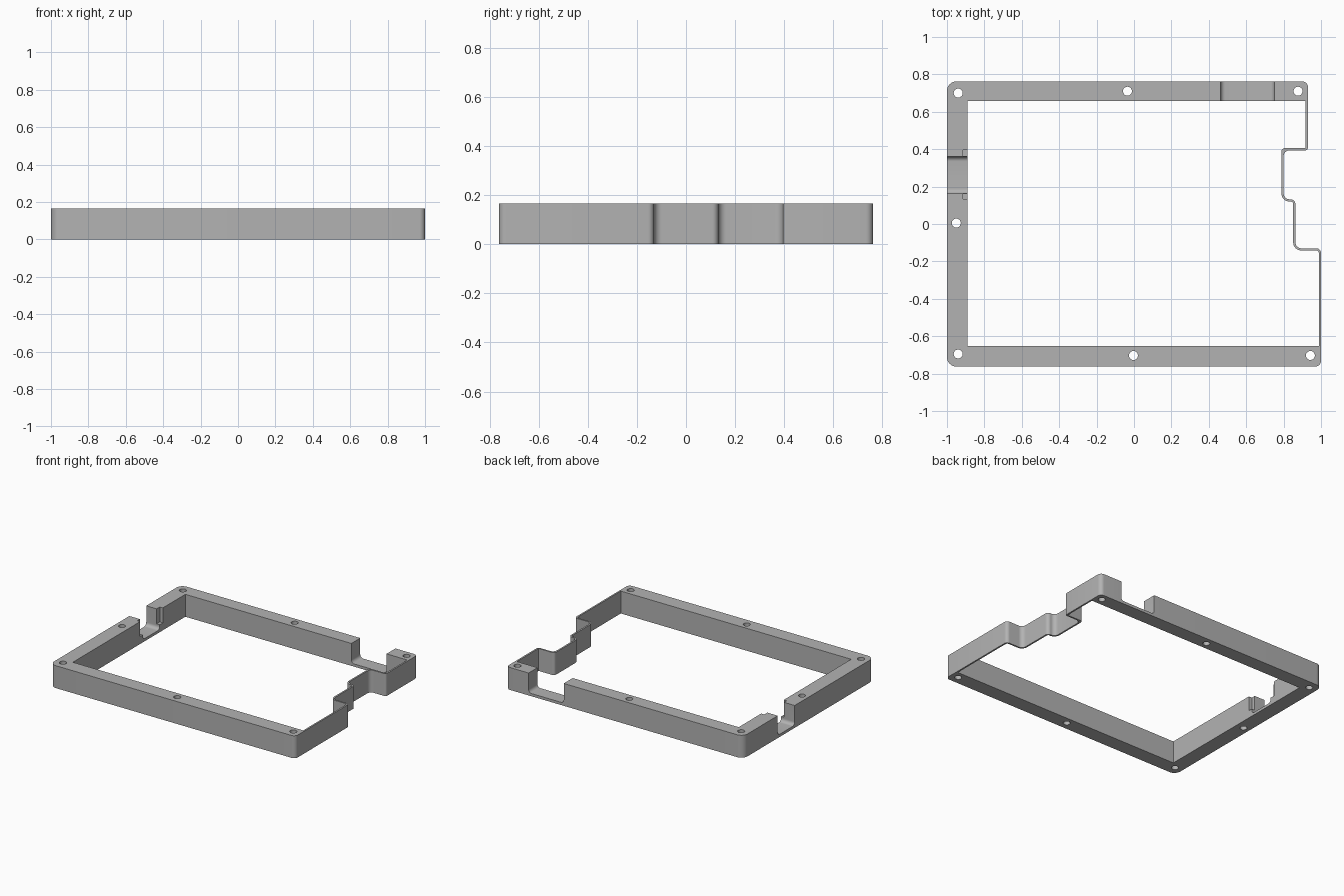
import bpy, math
from mathutils import Vector, Matrix

cube = bpy.data.objects.get("Cube")
if cube:
    bpy.data.objects.remove(cube, do_unlink=True)

H, Y, WALL = 0.165, 0.762, 0.012

grey = bpy.data.materials.new("plain grey")
grey.use_nodes = True
colour = (0.45, 0.45, 0.45, 1)
grey.diffuse_color = colour
grey.node_tree.nodes["Principled BSDF"].inputs["Base Color"].default_value = colour


def rounded(corners, steps=8):
    """Outline from (x, y, radius) corners, each rounded by a tangent arc."""
    pts, n = [], len(corners)
    for i, (x, y, r) in enumerate(corners):
        p = Vector((x, y))
        if r <= 0:
            pts.append(p)
            continue
        a = (Vector(corners[i - 1][:2]) - p).normalized()
        b = (Vector(corners[(i + 1) % n][:2]) - p).normalized()
        # right-angled corners: arc centre lies at p + r(a + b)
        for k in range(steps + 1):
            t = k / steps * math.pi / 2
            pts.append(p + r * (a + b - a * math.sin(t) - b * math.cos(t)))
    return pts


def prism(name, pts, low, high, matrix=Matrix()):
    n = len(pts)
    verts = [matrix @ Vector((p.x, p.y, z)) for z in (low, high) for p in pts]
    faces = [list(range(n))[::-1], list(range(n, 2 * n))]
    faces += [[i, (i + 1) % n, n + (i + 1) % n, n + i] for i in range(n)]
    mesh = bpy.data.meshes.new(name)
    mesh.from_pydata(verts, [], faces)
    mesh.materials.append(grey)
    obj = bpy.data.objects.new(name, mesh)
    bpy.context.collection.objects.link(obj)
    return obj


def box(name, x0, x1, y0, y1, z0, z1):
    return prism(name, [Vector(p) for p in ((x0, y0), (x1, y0), (x1, y1), (x0, y1))], z0, z1)


# Stepped right-hand wall, shared by the outer and inner outlines
def stepped_side(w, radii):
    pts = [(1, -0.13), (0.863, -0.13), (0.863, 0.132), (0.80, 0.132), (0.80, 0.394), (0.93, 0.394)]
    shift = [-1, -1, -1, -1, 1, 1]
    return [(x - w, y + s * w, r) for (x, y), s, r in zip(pts, shift, radii)]


outer = [(-1, -Y, 0.05), (1, -Y, 0.03)]
outer += stepped_side(0, (0.025, 0.032, 0.025, 0.032, 0.032, 0.014))
outer += [(0.93, Y, 0.03), (-1, Y, 0.05)]
inner = [(-0.89, -0.652, 0), (1 - WALL, -0.652, 0)]
inner += stepped_side(WALL, (0.013, 0.044, 0.013, 0.044, 0.02, 0.002))
inner += [(0.93 - WALL, 0.658, 0), (-0.89, 0.658, 0)]

frame = prism("frame", rounded(outer), 0, H)
cutters = [prism("opening_cutter", rounded(inner), -0.1, 0.3)]

# Cable notches with filleted floors: profile (u, z) swept across the rail
def notch_profile(a, b):
    return rounded([(a, 0.02, 0.025), (b, 0.02, 0.025), (b, 0.3, 0), (a, 0.3, 0)])

across_y = Matrix(((1, 0, 0, 0), (0, 0, -1, 0), (0, 1, 0, 0), (0, 0, 0, 1)))
across_x = Matrix(((0, 0, 1, 0), (1, 0, 0, 0), (0, 1, 0, 0), (0, 0, 0, 1)))
cutters.append(prism("back_notch_cutter", notch_profile(0.463, 0.75), -0.85, -0.6, across_y))
cutters.append(prism("side_notch_cutter", notch_profile(0.163, 0.36), -1.1, -0.8, across_x))

# Retaining slots beside the side notch
cutters.append(box("slot_cutter", -0.915, -0.8, 0.133, 0.396, 0.055, 0.3))

# Screw holes
for x, y in ((-0.94, 0.70), (-0.035, 0.71), (0.877, 0.71), (-0.95, 0.005),
             (-0.94, -0.695), (-0.003, -0.703), (0.943, -0.703)):
    ring = [Vector((x, y)) + 0.024 * Vector((math.cos(a), math.sin(a)))
            for a in (k * math.tau / 32 for k in range(32))]
    cutters.append(prism("hole_cutter", ring, -0.1, 0.3))

# Cut everything out of the frame
bpy.context.view_layer.objects.active = frame
for cutter in cutters:
    mod = frame.modifiers.new("cut", "BOOLEAN")
    mod.operation, mod.solver, mod.object = "DIFFERENCE", "EXACT", cutter
    bpy.ops.object.modifier_apply(modifier=mod.name)
    bpy.data.objects.remove(cutter, do_unlink=True)

bpy.ops.object.select_all(action="DESELECT")
frame.select_set(True)
bpy.ops.object.shade_smooth_by_angle(angle=math.radians(30))
